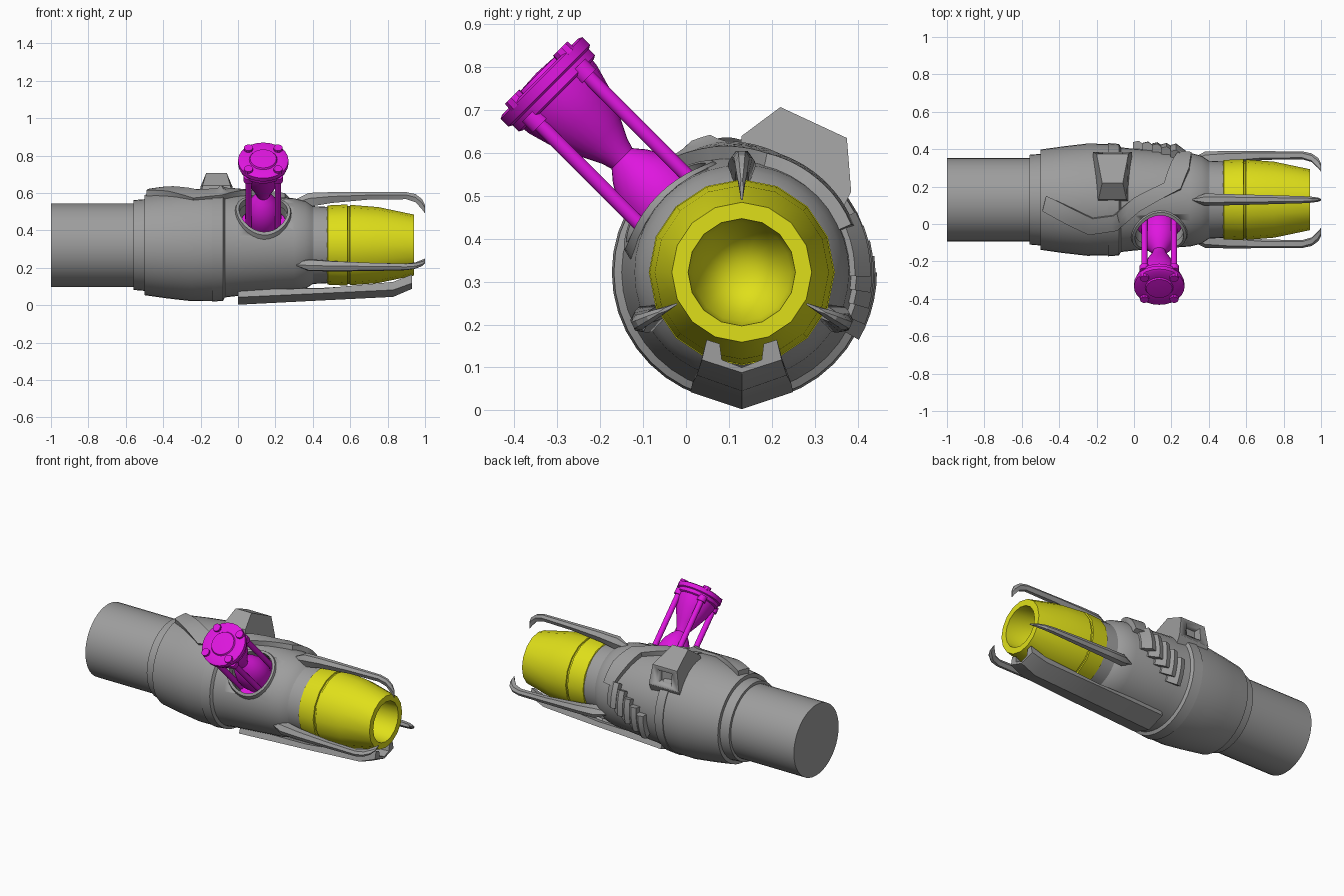
import bpy, bmesh
from math import sin, cos, pi, radians, sqrt
from mathutils import Vector, Matrix

if "Cube" in bpy.data.objects:
    bpy.data.objects.remove(bpy.data.objects["Cube"])

CY, CZ = 0.13, 0.322


def material(name, rgb):
    m = bpy.data.materials.new(name)
    m.use_nodes = True
    m.diffuse_color = (*rgb, 1)
    m.node_tree.nodes["Principled BSDF"].inputs["Base Color"].default_value = (*rgb, 1)
    return m


GREY = material("grey metal", (0.34, 0.34, 0.34))
YELLOW = material("yellow barrel", (0.74, 0.74, 0.01))
MAGENTA = material("magenta glass", (0.74, 0.008, 0.74))


def loft(name, rings, mat, closed=False, caps=True, matrix=None, angle=32):
    """Skin a list of closed rings, optionally looping back to the first."""
    bm = bmesh.new()
    vs = [[bm.verts.new(p) for p in ring] for ring in rings]
    pairs = list(zip(vs, vs[1:])) + ([(vs[-1], vs[0])] if closed else [])
    for a, b in pairs:
        n = len(a)
        for i in range(n):
            j = (i + 1) % n
            bm.faces.new((a[i], a[j], b[j], b[i]))
    if caps and not closed:
        bm.faces.new(vs[0][::-1])
        bm.faces.new(vs[-1])
    bmesh.ops.remove_doubles(bm, verts=bm.verts, dist=1e-5)
    bmesh.ops.recalc_face_normals(bm, faces=bm.faces)
    me = bpy.data.meshes.new(name)
    bm.to_mesh(me)
    bm.free()
    me.materials.append(mat)
    ob = bpy.data.objects.new(name, me)
    bpy.context.collection.objects.link(ob)
    if matrix:
        me.transform(matrix)
    bpy.ops.object.select_all(action="DESELECT")
    ob.select_set(True)
    bpy.context.view_layer.objects.active = ob
    bpy.ops.object.shade_smooth_by_angle(angle=radians(angle))
    return ob


def lathe(name, profile, mat, sides, matrix, caps=True):
    """Revolve (height, radius) points about local z."""
    rings = [[(r * cos(2 * pi * k / sides), r * sin(2 * pi * k / sides), h)
              for k in range(sides)] for h, r in profile]
    return loft(name, rings, mat, caps=caps, matrix=matrix)


def cut(ob, cutter):
    m = ob.modifiers.new("cut", "BOOLEAN")
    m.operation, m.solver, m.object = "DIFFERENCE", "EXACT", cutter
    bpy.ops.object.select_all(action="DESELECT")
    ob.select_set(True)
    bpy.context.view_layer.objects.active = ob
    bpy.ops.object.modifier_apply(modifier=m.name)
    bpy.data.objects.remove(cutter)


# Frames: gun axis along +x, hourglass axis leaning forward and up
GUN = Matrix.Translation((0, CY, CZ)) @ Matrix.Rotation(pi / 2, 4, "Y")
GLASS_X = 0.135
GLASS = Matrix.Translation((GLASS_X, CY - 0.007, CZ - 0.007)) @ Matrix.Rotation(pi / 4, 4, "X")

# Main body and rear tube
BODY = [(-0.56, 0.24), (-0.50, 0.245), (-0.50, 0.268), (-0.38, 0.285), (-0.25, 0.30),
        (-0.14, 0.298), (-0.14, 0.303), (-0.08, 0.298), (-0.07, 0.28), (0, 0.272),
        (0.3, 0.25), (0.36, 0.235), (0.39, 0.215), (0.40, 0.208), (0.48, 0.204)]


def body_radius(x):
    for (x0, r0), (x1, r1) in zip(BODY, BODY[1:]):
        if x0 <= x <= x1 and x1 > x0:
            return r0 + (r1 - r0) * (x - x0) / (x1 - x0)
    return BODY[0][1]


def on_body(x, deg, lift):
    r = body_radius(x) + lift
    return (x, CY + r * cos(radians(deg)), CZ + r * sin(radians(deg)))


body = lathe("body", BODY, GREY, 40, GUN)
lathe("rear_tube", [(-1, 0.223), (-0.54, 0.223)], GREY, 40, GUN)
cut(body, lathe("pocket_cutter", [(0.13, 0.135), (0.6, 0.135)], GREY, 32, GLASS))

# Raised lip around the pocket, following the curved body
lip = []
for k in range(32):
    c, s = cos(2 * pi * k / 32), sin(2 * pi * k / 32)
    ring = []
    for r, lift in ((0.128, -0.03), (0.13, 0.012), (0.146, 0.014), (0.156, -0.02)):
        h = sqrt(body_radius(GLASS_X + r * c) ** 2 - (r * s) ** 2) + lift
        ring.append((r * c, r * s, h))
    lip.append(ring)
loft("pocket_lip", lip, GREY, closed=True, matrix=GLASS)

# Yellow barrel with a hollow conical bore
lathe("barrel", [(0.47, 0.19), (0.48, 0.212), (0.585, 0.217), (0.587, 0.208), (0.597, 0.208),
                 (0.599, 0.215), (0.75, 0.203), (0.94, 0.163), (0.94, 0.125),
                 (0.80, 0.115), (0.62, 0.0)], YELLOW, 16, GUN, caps=False)

# Hourglass: bulbs, end discs, rods with bolt heads
lathe("hourglass_bulbs", [(0.15, 0.085), (0.22, 0.098), (0.27, 0.095), (0.32, 0.08), (0.36, 0.055),
                          (0.385, 0.034), (0.41, 0.042), (0.45, 0.062), (0.52, 0.095),
                          (0.58, 0.112), (0.61, 0.115)], MAGENTA, 24, GLASS)
lathe("hourglass_cap", [(0.595, 0.118), (0.60, 0.126), (0.62, 0.126), (0.625, 0.135), (0.65, 0.135),
                        (0.655, 0.125), (0.655, 0.075), (0.663, 0.07), (0.667, 0.0)],
      MAGENTA, 24, GLASS)
lathe("hourglass_base", [(0.13, 0.125), (0.165, 0.125)], MAGENTA, 24, GLASS)
for i in range(4):
    spot = GLASS @ Matrix.Rotation(pi / 4 + i * pi / 2, 4, "Z") @ Matrix.Translation((0.112, 0, 0))
    lathe(f"hourglass_rod_{i + 1}", [(0.14, 0.017), (0.575, 0.017), (0.575, 0.026), (0.61, 0.026)],
          MAGENTA, 12, spot)
    lathe(f"hourglass_bolt_{i + 1}", [(0.645, 0.026), (0.668, 0.024)], MAGENTA, 10, spot)

# Three claw prongs: x, outer radius, inner radius, half width
CLAW = [(0.31, 0.245, 0.20, 0.006), (0.38, 0.279, 0.205, 0.033), (0.50, 0.283, 0.225, 0.030),
        (0.70, 0.283, 0.243, 0.025), (0.90, 0.283, 0.245, 0.019), (0.95, 0.272, 0.228, 0.016),
        (0.985, 0.245, 0.19, 0.011), (1.0, 0.215, 0.168, 0.004)]
for name, deg in (("top_claw", 90), ("front_claw", 206), ("back_claw", 334)):
    out = Vector((0, cos(radians(deg)), sin(radians(deg))))
    side = Vector((0, -out.z, out.y))
    centre = Vector((0, CY, CZ))
    rings = []
    for x, ro, ri, w in CLAW:
        at = centre + Vector((x, 0, 0))
        mid = ri + (ro - ri) * 0.6
        rings.append([at + out * ro + side * w * 0.45, at + out * mid + side * w,
                      at + out * ri + side * w * 0.5, at + out * ri - side * w * 0.5,
                      at + out * mid - side * w, at + out * ro - side * w * 0.45])
    loft(name, rings, GREY, angle=25)

# Bottom keel, a shallow V channel: x, lowest z, half width, edge rise, thickness, tab top
keel = []
for x, z, w, rise, inner, top in ((0, 0.003, 0.12, 0.04, 0.07, 0.085),
                                  (0.45, 0.026, 0.115, 0.038, 0.075, 0.09),
                                  (0.83, 0.045, 0.105, 0.037, 0.09, 0.125),
                                  (0.93, 0.088, 0.093, 0.03, 0.10, 0.165)):
    half = [(w, z + rise), (w * 0.88, top), (w * 0.55, top - 0.01), (w * 0.5, inner + 0.018)]
    keel.append([(x, CY, z)] + [(x, CY + a, b) for a, b in half] + [(x, CY, inner)]
                + [(x, CY - a, b) for a, b in half[::-1]])
loft("bottom_keel", keel, GREY, angle=20)

# Raised armour band wrapping over the body: lower edge (x, angle), upper edge (x, angle)
BAND = [(-0.49, 102, -0.47, 86), (-0.24, 127, -0.22, 109), (-0.09, 122, -0.11, 106),
        (0.03, 102, 0.0, 88), (0.25, 78, 0.16, 72), (0.295, 52, 0.20, 45), (0.31, 18, 0.25, 18)]
rings = []
for a, b in zip(BAND, BAND[1:]):
    for k in range(6):
        x0, d0, x1, d1 = [p + (q - p) * k / 6 for p, q in zip(a, b)]
        span = [(x0 + (x1 - x0) * t / 4, d0 + (d1 - d0) * t / 4) for t in range(5)]
        lift = min(0.03, 0.315 - body_radius(x0))
        rings.append([on_body(x, d, lift) for x, d in span]
                     + [on_body(x, d, -0.03) for x, d in span[::-1]])
loft("armour_band", rings, GREY)

# Stepped louvres on the back
for i in range(5):
    rings = []
    for x, lift in ((0.275, 0.012), (0.225, 0.045), (0.195, 0.035)):
        x -= 0.05 * i
        ds = [28 - 7 * i - 6 * t for t in range(6)]
        rings.append([on_body(x, d, lift) for d in ds] + [on_body(x, d, -0.03) for d in ds[::-1]])
    loft(f"louvre_{i + 1}", rings, GREY)

# Sight hump with a recess in its back face: y, z, x range
HUMP = [(0.12, 0.58, -0.20, -0.03), (0.13, 0.64, -0.19, -0.04), (0.22, 0.707, -0.17, -0.06),
        (0.375, 0.635, -0.20, -0.03), (0.385, 0.51, -0.22, -0.01), (0.36, 0.46, -0.22, -0.01),
        (0.22, 0.50, -0.22, -0.01)]
hump = loft("sight_hump", [[(p[k], p[0], p[1]) for p in HUMP] for k in (2, 3)], GREY, angle=15)
slot = [(0.33, 0.53), (0.45, 0.53), (0.45, 0.61), (0.33, 0.61)]
cut(hump, loft("slot_cutter", [[(x, y, z) for y, z in slot] for x in (-0.165, -0.065)], GREY))
